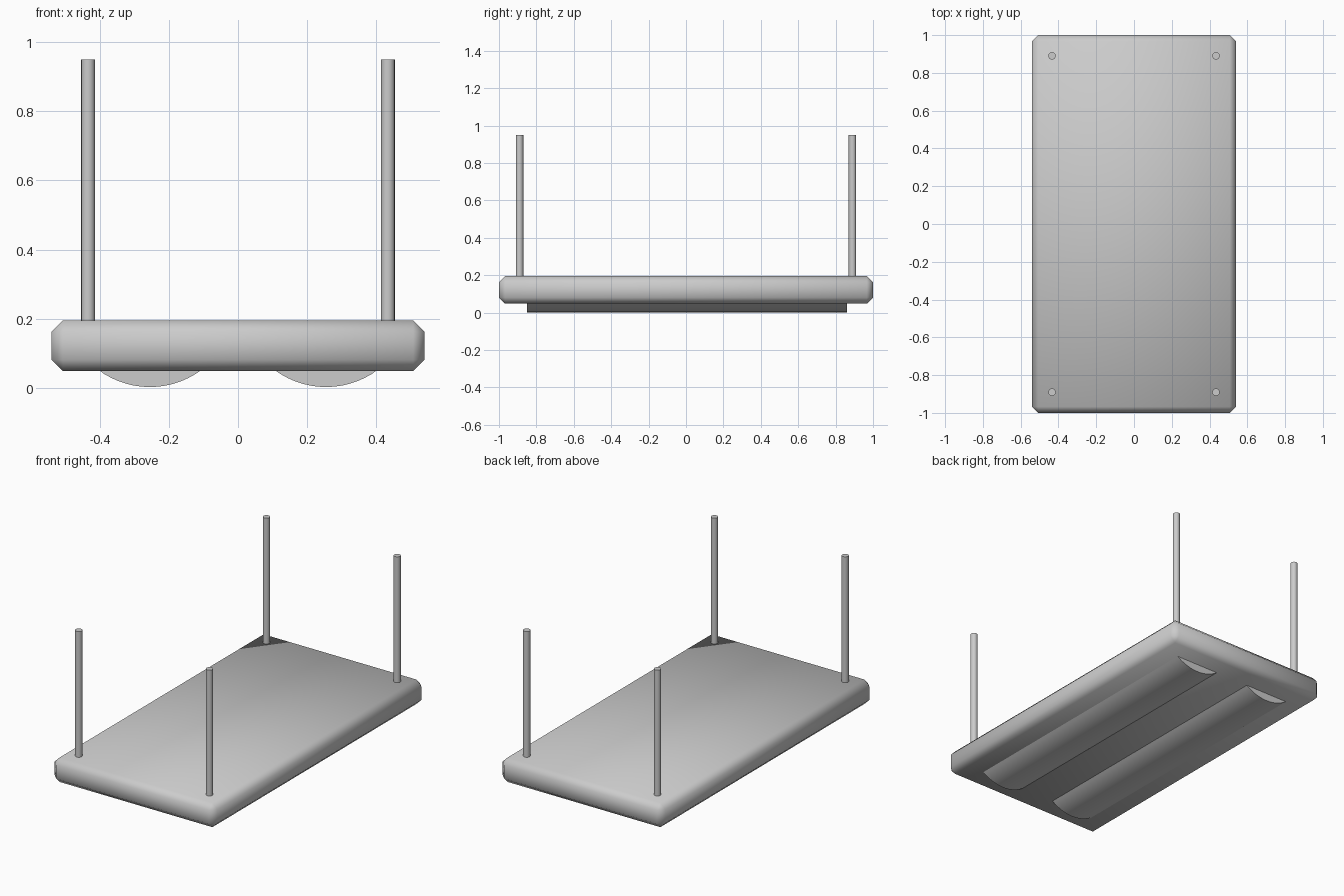
import bpy, bmesh, math

if "Cube" in bpy.data.objects:
    bpy.data.objects.remove(bpy.data.objects["Cube"])


def make_object(name, bm):
    bmesh.ops.recalc_face_normals(bm, faces=bm.faces)
    mesh = bpy.data.meshes.new(name)
    bm.to_mesh(mesh)
    bm.free()
    obj = bpy.data.objects.new(name, mesh)
    bpy.context.collection.objects.link(obj)
    return obj


def smooth(obj, angle):
    bpy.ops.object.select_all(action='DESELECT')
    obj.select_set(True)
    bpy.context.view_layer.objects.active = obj
    bpy.ops.object.shade_smooth_by_angle(angle=math.radians(angle))


# Platform: chamfered slab with soft shading throughout
bm = bmesh.new()
bmesh.ops.create_cube(bm, size=1)
bmesh.ops.scale(bm, vec=(1.08, 2.0, 0.147), verts=bm.verts)
bmesh.ops.translate(bm, vec=(0, 0, 0.1215), verts=bm.verts)
bmesh.ops.bevel(bm, geom=bm.edges[:], offset=0.033, segments=1,
                affect='EDGES', profile=0.5)
for f in bm.faces:
    f.smooth = True
make_object("platform", bm)


# Corner posts
def post(name, x, y):
    bpy.ops.mesh.primitive_cylinder_add(vertices=16, radius=0.02, depth=0.77,
                                        location=(x, y, 0.565))
    obj = bpy.context.object
    obj.name = name
    smooth(obj, 40)


# Rounded runners: shallow arc profile swept along y
def runner(name, x):
    radius, half, steps = 0.25, math.radians(37), 14
    bm = bmesh.new()
    pts = []
    for i in range(steps + 1):
        a = -half + 2 * half * i / steps
        pts.append(bm.verts.new((x + radius * math.sin(a), -0.85,
                                 0.002 + radius * (1 - math.cos(a)))))
    cap = bm.faces.new(pts)
    ext = bmesh.ops.extrude_face_region(bm, geom=[cap], use_keep_orig=True)
    moved = [g for g in ext["geom"] if isinstance(g, bmesh.types.BMVert)]
    bmesh.ops.translate(bm, vec=(0, 1.71, 0), verts=moved)
    smooth(make_object(name, bm), 30)


for sx, side in ((-1, "left"), (1, "right")):
    runner(side + "_runner", sx * 0.255)
    for sy, end in ((-1, "front"), (1, "back")):
        post(f"{end}_{side}_post", sx * 0.434, sy * 0.89)
